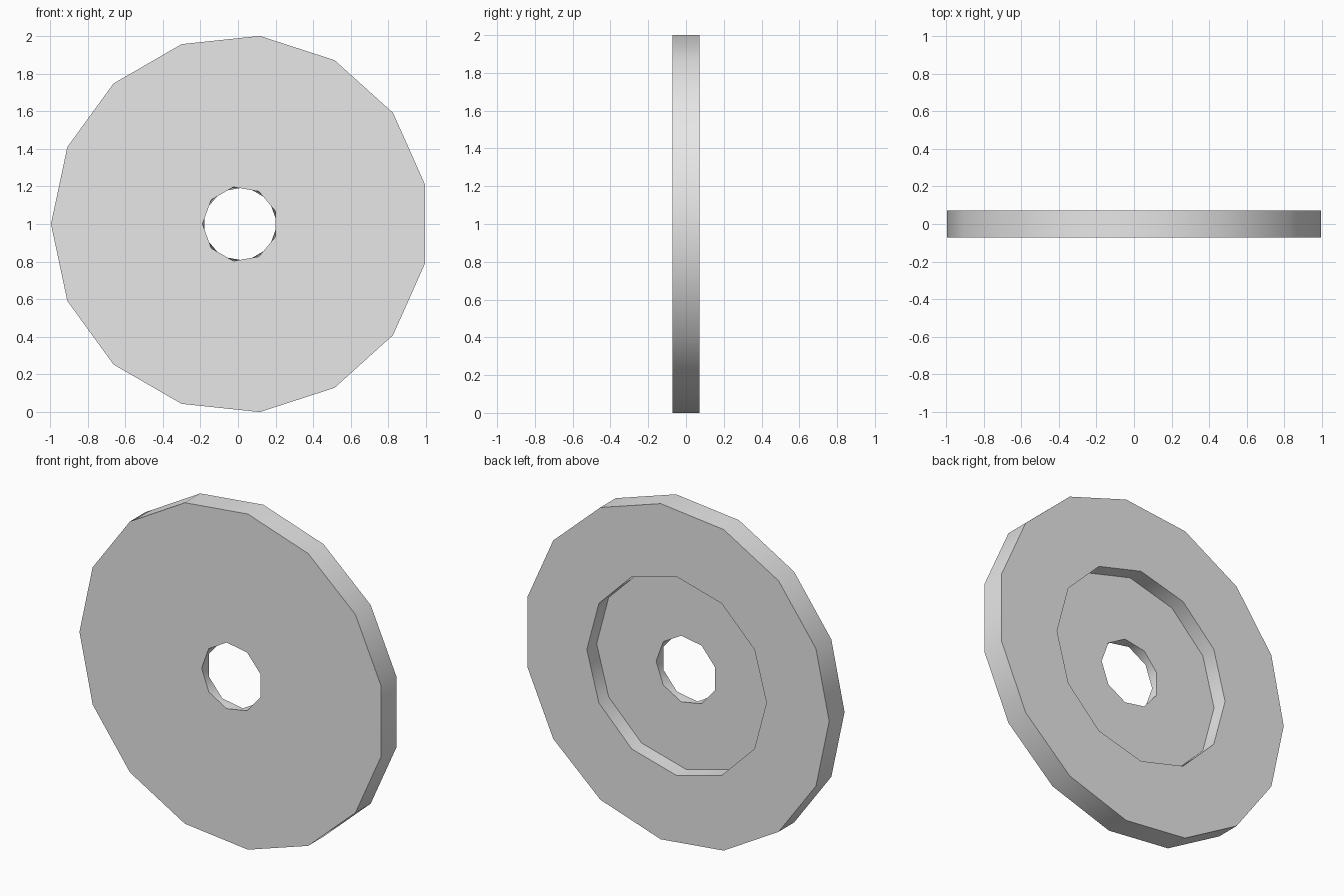
import bpy
import bmesh
import math
from mathutils import Vector

cube = bpy.data.objects.get("Cube")
if cube:
    bpy.data.objects.remove(cube, do_unlink=True)

CENTRE_X = 0.011
FRONT, FLOOR, BACK = -0.0725, -0.02, 0.0725

bm = bmesh.new()


def ring(sides, radius, y, start):
    """Closed polygon of edges in a plane facing y."""
    verts = []
    for i in range(sides):
        a = start + math.tau * i / sides
        verts.append(bm.verts.new((CENTRE_X + radius * math.cos(a), y, 1 + radius * math.sin(a))))
    for i in range(sides):
        bm.edges.new((verts[i - 1], verts[i]))
    return verts


def ring_edges(verts):
    return [bm.edges.get((verts[i - 1], verts[i])) for i in range(len(verts))]


def flat_annulus(outer, inner, facing):
    bmesh.ops.triangle_fill(bm, use_beauty=True, use_dissolve=False,
                            edges=ring_edges(outer) + ring_edges(inner),
                            normal=Vector((0, facing, 0)))


def wall(a, b):
    n = len(a)
    for i in range(n):
        j = (i + 1) % n
        bm.faces.new((a[i], a[j], b[j], b[i]))


def twisted_wall(a, b):
    """Triangle band between rings turned by half a side."""
    n = len(a)
    for i in range(n):
        j = (i + 1) % n
        bm.faces.new((a[i], a[j], b[i]))
        bm.faces.new((a[j], b[j], b[i]))


# Outlines: outer rim, recess in the back, centre hole
rim_front = ring(15, 1.0055, FRONT, math.pi)
rim_back = ring(15, 1.0055, BACK, math.pi)
recess_top = ring(12, 0.592, BACK, 0)
recess_floor = ring(12, 0.592, FLOOR, 0)
hole_front = ring(9, 0.2, FRONT, math.pi)
hole_back = ring(9, 0.2, FLOOR, math.pi + math.pi / 9)

# Flat faces
flat_annulus(rim_front, hole_front, -1)
flat_annulus(rim_back, recess_top, 1)
flat_annulus(recess_floor, hole_back, 1)

# Side walls
wall(rim_front, rim_back)
wall(recess_top, recess_floor)
twisted_wall(hole_front, hole_back)

bmesh.ops.recalc_face_normals(bm, faces=bm.faces)
mesh = bpy.data.meshes.new("wheel_disc")
bm.to_mesh(mesh)
bm.free()

disc = bpy.data.objects.new("wheel_disc", mesh)
bpy.context.collection.objects.link(disc)

# Single light grey material
grey = bpy.data.materials.new("light_grey")
grey.use_nodes = True
colour = (0.8, 0.8, 0.8, 1)
grey.diffuse_color = colour
grey.node_tree.nodes["Principled BSDF"].inputs["Base Color"].default_value = colour
mesh.materials.append(grey)

# Smooth walls, sharp rims
bpy.ops.object.select_all(action="DESELECT")
disc.select_set(True)
bpy.context.view_layer.objects.active = disc
bpy.ops.object.shade_smooth_by_angle(angle=math.radians(35))
